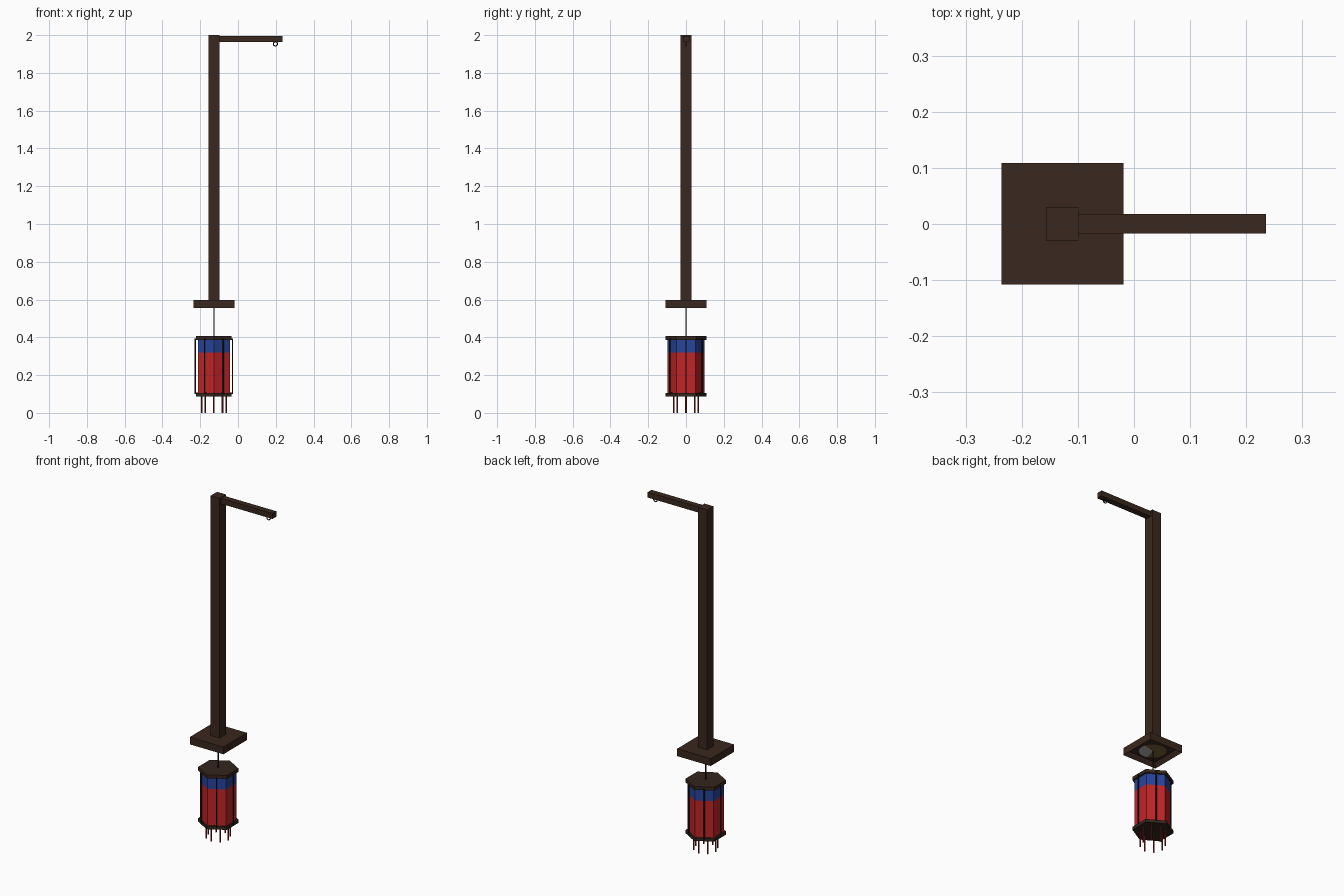
import bpy, bmesh, math
from mathutils import Vector

cube = bpy.data.objects.get("Cube")
if cube:
    bpy.data.objects.remove(cube, do_unlink=True)


def material(name, rgb):
    m = bpy.data.materials.new(name)
    m.use_nodes = True
    m.diffuse_color = (*rgb, 1)
    m.node_tree.nodes["Principled BSDF"].inputs["Base Color"].default_value = (*rgb, 1)
    return m


wood = material("dark wood", (0.042, 0.021, 0.013))
trim = material("lantern trim", (0.035, 0.019, 0.012))
iron = material("black iron", (0.016, 0.013, 0.01))
red = material("red paper", (0.53, 0.018, 0.02))
blue = material("blue paper", (0.021, 0.058, 0.33))
thread = material("dark red thread", (0.26, 0.013, 0.014))
tan = material("tan plate", (0.2, 0.115, 0.04))
grey = material("grey plate", (0.45, 0.45, 0.45))

CX = -0.128       # axis of the post and lantern
HEX_ANGLES = [math.radians(60 * i) for i in range(6)]


def make(name, bm, *mats):
    me = bpy.data.meshes.new(name)
    bm.normal_update()
    bm.to_mesh(me)
    bm.free()
    ob = bpy.data.objects.new(name, me)
    for m in mats:
        me.materials.append(m)
    bpy.context.collection.objects.link(ob)
    return ob


def box(name, lo, hi, mat):
    lo, hi = Vector(lo), Vector(hi)
    bm = bmesh.new()
    bmesh.ops.create_cube(bm, size=1)
    for v in bm.verts:
        v.co = (lo + hi) / 2 + Vector(a * b for a, b in zip(v.co, hi - lo))
    return make(name, bm, mat)


def prism(name, x, y, z0, z1, radius, sides, mat):
    """Upright prism with its first corner on +y."""
    bm = bmesh.new()
    ring = []
    for i in range(sides):
        a = math.pi / 2 + math.tau * i / sides
        ring.append(bm.verts.new((x + radius * math.cos(a), y + radius * math.sin(a), z0)))
    face = bm.faces.new(ring)
    top = bmesh.ops.extrude_face_region(bm, geom=[face])["geom"]
    bmesh.ops.translate(bm, vec=(0, 0, z1 - z0),
                        verts=[g for g in top if isinstance(g, bmesh.types.BMVert)])
    bmesh.ops.recalc_face_normals(bm, faces=bm.faces)
    return make(name, bm, mat)


# Post and arm
box("post", (CX - 0.029, -0.029, 0.58), (CX + 0.029, 0.03, 2), wood)
box("arm", (CX + 0.028, -0.017, 1.964), (0.235, 0.018, 1.996), wood)

# Base block, hollow underneath
base = box("base", (CX - 0.108, -0.108, 0.555), (CX + 0.109, 0.109, 0.598), wood)
bm = bmesh.new()
bm.from_mesh(base.data)
under = min(bm.faces, key=lambda f: f.calc_center_median().z)
bmesh.ops.inset_individual(bm, faces=[under], thickness=0.022)
bmesh.ops.translate(bm, verts=under.verts, vec=(0, 0, 0.025))
bm.to_mesh(base.data)
bm.free()

# Round plate in the hollow, with one lighter sector
bm = bmesh.new()
bmesh.ops.create_circle(bm, cap_ends=True, cap_tris=True, segments=24, radius=0.075)
for f in bm.faces:
    c = f.calc_center_median()
    f.material_index = 1 if c.x - c.y > 0.03 else 0
    if f.normal.z > 0:
        f.normal_flip()
bmesh.ops.translate(bm, verts=bm.verts, vec=(CX, 0, 0.572))
make("base_plate", bm, tan, grey)

# Hook ring under the end of the arm
bpy.ops.mesh.primitive_torus_add(major_segments=20, minor_segments=6, major_radius=0.011,
                                 minor_radius=0.003, location=(0.198, 0, 1.954),
                                 rotation=(math.pi / 2, 0, 0))
ring = bpy.context.object
ring.name = "hook_ring"
ring.data.materials.append(iron)
bpy.ops.object.shade_smooth_by_angle()

# Six-sided lantern hanging on a cord
prism("cord", CX, 0, 0.4, 0.58, 0.003, 8, iron)
prism("lantern_top", CX, 0, 0.386, 0.406, 0.108, 6, trim)
prism("lantern_bottom", CX, 0, 0.088, 0.106, 0.108, 6, trim)
prism("paper_upper", CX, 0, 0.32, 0.387, 0.098, 6, blue)
prism("paper_lower", CX, 0, 0.105, 0.32, 0.098, 6, red)

# Upright bars before the middle of each side, tied in at both ends
for i, a in enumerate(HEX_ANGLES):
    bx, by = CX + 0.099 * math.cos(a), 0.099 * math.sin(a)
    prism(f"bar_{i + 1}", bx, by, 0.1, 0.393, 0.0035, 8, iron)
    for end, z in (("top", 0.39), ("bottom", 0.104)):
        tie = box(f"bar_tie_{end}_{i + 1}", (0.08, -0.003, z - 0.003), (0.1, 0.003, z + 0.003), iron)
        tie.location.x = CX
        tie.rotation_euler.z = a

# Fringe threads
for i in range(8):
    a = math.tau * i / 8
    prism(f"fringe_{i + 1}", CX + 0.065 * math.cos(a), 0.065 * math.sin(a), 0, 0.09, 0.004, 8, thread)
